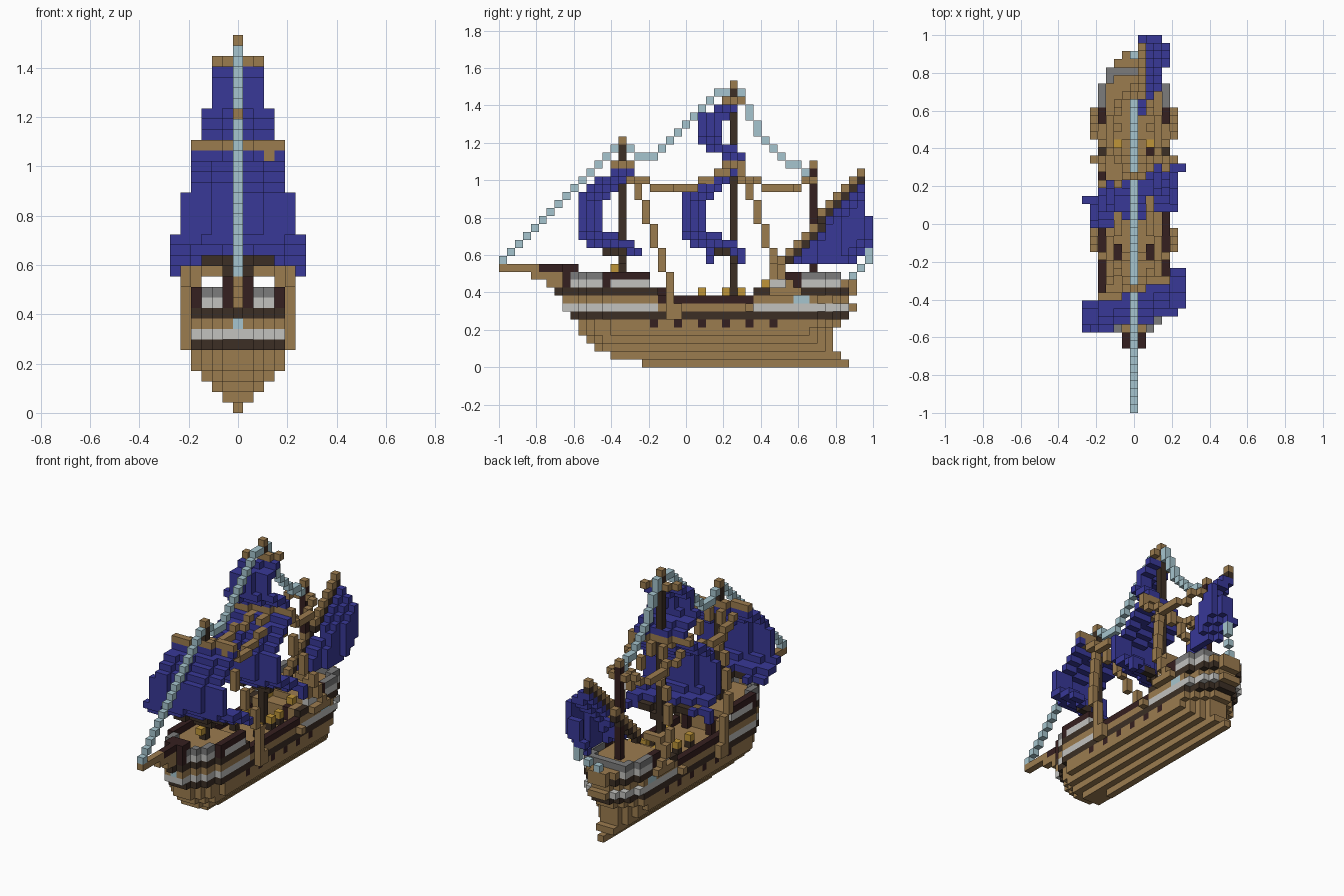
import bpy, bmesh, math

cube = bpy.data.objects.get("Cube")
if cube:
    bpy.data.objects.remove(cube, do_unlink=True)

V = 2 / 47  # block size
COLOURS = {
    "brown": (0.33, 0.2, 0.078), "dark_brown": (0.045, 0.028, 0.018),
    "red_brown": (0.036, 0.014, 0.014), "pale_grey": (0.54, 0.54, 0.52),
    "grey": (0.2, 0.2, 0.2), "blue": (0.04, 0.04, 0.31),
    "pale_blue": (0.38, 0.56, 0.62), "gold": (0.52, 0.3, 0.04),
}
NAMES = list(COLOURS)
MATS = []
for name, rgb in COLOURS.items():
    m = bpy.data.materials.new(name)
    m.use_nodes = True
    m.diffuse_color = (*rgb, 1)
    m.node_tree.nodes["Principled BSDF"].inputs["Base Color"].default_value = (*rgb, 1)
    MATS.append(m)

blocks = {}  # (i, j, k) -> (part, colour)


def put(part, colour, i, j, k):
    blocks[(i, j, k)] = (part, colour)


def line(part, colour, points):
    """Rope or spar of blocks through the given points."""
    for a, b in zip(points, points[1:]):
        n = max(abs(q - p) for p, q in zip(a, b))
        for s in range(n + 1):
            put(part, colour, *(math.floor(p + (q - p) * s / n + 0.5) for p, q in zip(a, b)))


# Hull plan: half width of each layer, rounded at bow and stern
BOW = [18, 14, 12, 11, 10, 10, 9, 8, 8, 8, 8, 8]
STERN = [43, 42, 41, 41, 41, 42, 43, 44, 43, 44, 44, 42]


def half_width(j, k):
    fore, aft = j - BOW[k], STERN[k] - j
    if min(fore, aft) < 0:
        return -1
    bow_round = [1, 1, 2, 3, 3, 4] if k > 6 else [1, 2, 3, 3, 4]
    stern_round = [3, 3, 4] if k > 10 else [1, 2, 3, 3, 4] if k > 5 else [1, 2, 3, 4]
    return min(k, bow_round[min(fore, len(bow_round) - 1)],
               stern_round[min(aft, len(stern_round) - 1)])


def on_edge(i, j, k):
    return abs(i) == half_width(j, k) or any(abs(i) > half_width(j + d, k) for d in (-1, 1))


def side_colour(j, k):
    if j == 44 or (j == 43 and k == 10):
        return "brown"
    if k in (6, 9):
        return "dark_brown"
    if k == 7:
        return "pale_grey" if j < 20 or j > 31 else "brown"
    if k == 8:
        return "red_brown" if 19 < j < 32 else "brown"
    if k == 10:
        return "red_brown" if j in (8, 13, 37) else "pale_grey"
    if k == 11:
        return "grey" if 8 < j < 13 or j > 37 else "red_brown"
    return "brown"


# Hull, decks and rails; the waist is open between the two castles
for k in range(12):
    first_aft = 32 if k == 9 else 34
    for j in range(BOW[k], STERN[k] + 1):
        if k > 8 and 18 + (k == 9) < j < first_aft:
            continue
        for i in range(-half_width(j, k), half_width(j, k) + 1):
            rail = k == 11 or (k == 8 and 19 < j < 32)
            if on_edge(i, j, k):
                put("rail" if rail else "hull", side_colour(j, k), i, j, k)
            elif not rail:
                put("deck" if k > 6 else "hull", "brown", i, j, k)

# Gun ports and cabin windows
for s in (-4, 4):
    for j in range(19, 35, 3):
        put("gun_ports", "red_brown", s, j, 5)
    for j in (37, 38):
        put("cabin_windows", "pale_blue", s, j, 8)
put("bow_ornament", "pale_blue", 0, 8, 8)

# Doors and lanterns
for s in (-2, 2):
    for j in (19, 20, 32):
        for k in (8, 9):
            put("doors", "red_brown", s, j, k)
    put("lanterns", "gold", s, 33, 10)
put("lanterns", "gold", 0, 14, 12)
for i, j in ((-2, 25), (2, 25), (-2, 28), (2, 28), (2, 30)):
    put("lantern_posts", "dark_brown", i, j, 8)
    put("lanterns", "gold", i, j, 9)

# Beak and bowsprit
line("bowsprit", "brown", [(0, 0, 12), (0, 9, 12)])
line("bowsprit", "brown", [(0, 4, 11), (0, 9, 11)])
line("beak", "brown", [(0, 6, 10), (0, 8, 10)])
line("beak", "red_brown", [(0, 5, 12), (0, 9, 12)])
put("beak", "dark_brown", 0, 7, 9)
for s in (-1, 1):
    line("beak", "red_brown", [(s, 8, 10), (s, 8, 12), (s, 9, 12)])

# Masts with light tops
for part, colour, j, foot, top in (("fore_mast", "dark_brown", 15, 11, 28),
                                   ("main_mast", "dark_brown", 29, 8, 35),
                                   ("mizzen_mast", "red_brown", 39, 11, 25)):
    line(part, colour, [(0, j, foot), (0, j, top)])
    put(part, "brown", 0, j, top)


# Square sails: billowing profile, braced round so the left side trails
def sail(part, rows, sweeps, low, offset, width):
    def front(r, i, w):
        return rows[r] + offset + round((i + w) / (2 * w) * sweeps[r])

    for r in range(len(rows)):
        k = low + r
        w = width(k)
        for i in range(-w, w + 1):
            if k < 15 and abs(i) < 6 - 2 * (k - 13):
                continue
            first = front(r, i, w)
            near = [front(n, i, w) - 1 for n in (r - 1, r + 1) if 0 <= n < len(rows)]
            for j in range(first, max([first] + near) + 1):
                put(part, "blue", i, j, k)


def yard(part, colour, j, k, w):
    for i in range(-w, w + 1):
        put(part, colour, i, j + round(i / 3), k)


COURSE = [13, 13, 11, 10, 10, 10, 10, 10, 10, 11, 12, 14]
SWEEPS = [4, 4, 4, 3, 2, 2, 2, 2, 3, 3, 3, 2]
TOPSAIL = [28, 26, 25, 25, 25, 25, 27]
sail("fore_sail", COURSE[1:], SWEEPS[1:], 14, 0, lambda k: 6 if k < 17 else 5 if k < 21 else 4)
sail("main_sail", COURSE, SWEEPS, 13, 13, lambda k: 6 if k < 15 else 5 if k < 21 else 4)
sail("top_sail", TOPSAIL, [2] * 7, 26, 0, lambda k: 3 if k < 29 else 2)
for j, part in ((15, "fore_yard"), (29, "main_yard")):
    yard(part, "brown", j, 25, 4)
    yard("lower_" + part, "dark_brown", j - 1, 14, 3)
    yard("lower_" + part, "dark_brown", j, 13, 1)
yard("top_yard", "brown", 29, 33, 2)

# Lateen sail hanging from a slanted spar
for j in range(36, 47):
    spar_k = round(14 + (j - 36) * 10 / 9)
    for k in range(13 + max(0, j - 44), min(spar_k - 1, 19 if j > 45 else 23)):
        bulge = math.sin(math.pi * (spar_k - k) / 12)
        out = min(1 + round(3 * max(bulge, 0)), 2 + (j > 39) + (42 < j < 46), 1 + (j - 36) // 2)
        put("lateen_sail", "blue", out, j, k)
        if k > spar_k - 4 or j > 45:
            put("lateen_sail", "blue", max(1, out - 1), j, k)
for colour, drop in (("dark_brown", 1), ("brown", 0)):
    line("lateen_spar", colour, [(0, 35, 13 - drop), (1, 45, 24 - drop)])

# Shrouds and braces on both sides
for s in (-1, 1):
    line("fore_shroud", "brown", [(s, 16, 24), (4 * s, 19, 16), (5 * s, 20, 13), (5 * s, 22, 6)])
    line("main_shroud", "brown", [(s, 30, 24), (4 * s, 33, 16), (5 * s, 34, 13), (5 * s, 36, 9)])
    for j in range(34, 38):
        put("channels", "brown", 5 * s, j, 9)
    for k in (6, 7, 8):
        put("channels", "brown", 5 * s, 21, k)
    put("channels", "brown", 5 * s, 31, 7)
    for j in (34, 35):
        line("shroud_feet", "brown", [(4 * s, j, 11), (4 * s, j, 13)])
    line("shroud_feet", "brown", [(2 * s, 35, 13), (4 * s, 35, 13)])
    line("fore_brace", "brown", [(3 * s, 16, 24), (3 * s, 19, 22), (2 * s, 24, 22), (s, 28, 24)])
    line("main_brace", "brown", [(4 * s, 30, 24), (3 * s, 33, 22), (3 * s, 36, 22), (s, 39, 23)])

# Stay ropes along the centreline
line("fore_stay", "pale_blue", [(0, 0, 13), (0, 14, 27)])
line("main_stay", "pale_blue", [(0, 16, 27), (0, 17, 26), (0, 19, 26), (0, 27, 34), (0, 28, 34)])
line("mizzen_stay", "pale_blue", [(0, 30, 34), (0, 31, 31), (0, 33, 28), (0, 35, 26), (0, 38, 24)])
line("stern_rope", "pale_blue", [(0, 44, 11), (1, 45, 12), (2, 46, 14)])

# Turn the blocks of each part into a mesh, keeping only outer faces
CORNERS = [(-1, -1), (1, -1), (1, 1), (-1, 1)]
for part in sorted({p for p, c in blocks.values()}):
    bm = bmesh.new()
    verts = {}
    for cell, (p, colour) in blocks.items():
        if p != part:
            continue
        for axis in range(3):
            for sign in (-1, 1):
                side = list(cell)
                side[axis] += sign
                if tuple(side) in blocks:
                    continue
                loop = []
                for a, b in CORNERS[::sign]:
                    c = [2 * n for n in cell]
                    c[axis] += sign
                    c[(axis + 1) % 3] += a
                    c[(axis + 2) % 3] += b
                    c = tuple(c)
                    if c not in verts:
                        x, y, z = (n * V / 2 for n in c)
                        verts[c] = bm.verts.new((x, y + V / 2 - 1, z + V / 2))
                    loop.append(verts[c])
                bm.faces.new(loop).material_index = NAMES.index(colour)
    mesh = bpy.data.meshes.new(part)
    bm.to_mesh(mesh)
    bm.free()
    for m in MATS:
        mesh.materials.append(m)
    bpy.context.collection.objects.link(bpy.data.objects.new(part, mesh))
